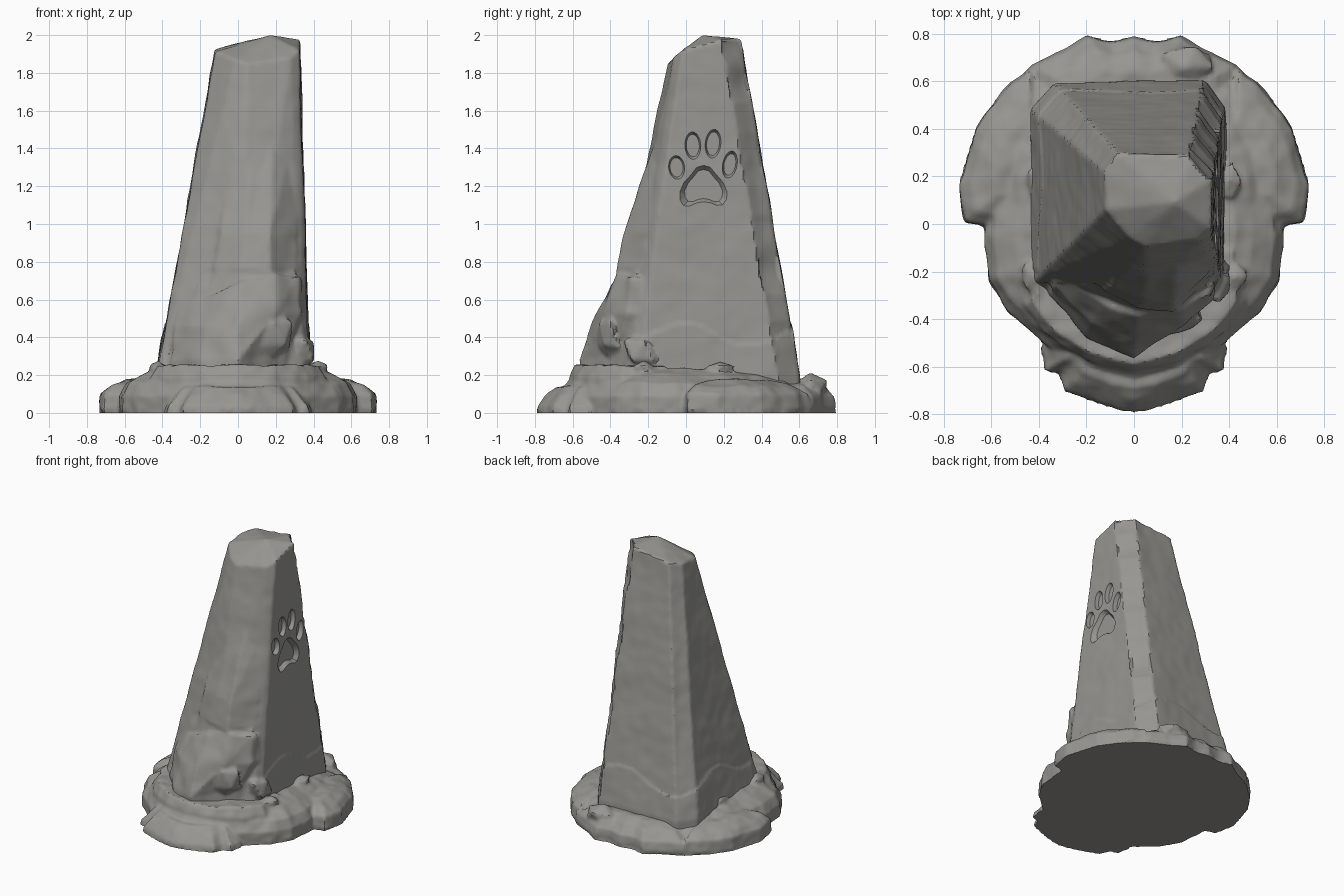
import bpy, bmesh, math
from mathutils import Vector, noise

if "Cube" in bpy.data.objects:
    bpy.data.objects.remove(bpy.data.objects["Cube"])

stone = bpy.data.materials.new("weathered grey stone")
stone.diffuse_color = (0.31, 0.305, 0.285, 1)
stone.use_nodes = True
stone.node_tree.nodes["Principled BSDF"].inputs["Base Color"].default_value = stone.diffuse_color


def make(name, bm):
    bmesh.ops.recalc_face_normals(bm, faces=bm.faces)
    me = bpy.data.meshes.new(name)
    bm.to_mesh(me)
    bm.free()
    ob = bpy.data.objects.new(name, me)
    bpy.context.collection.objects.link(ob)
    me.materials.append(stone)
    return ob


def apply(ob, mod):
    bpy.context.view_layer.objects.active = ob
    bpy.ops.object.modifier_apply(modifier=mod.name)


def loft(bm, rings, apex=None):
    """Join rings of points into a closed solid, with an optional peak."""
    vs = [[bm.verts.new(p) for p in r] for r in rings]
    n = len(rings[0])
    for a, b in zip(vs, vs[1:]):
        for i in range(n):
            j = (i + 1) % n
            bm.faces.new((a[i], a[j], b[j], b[i]))
    bm.faces.new(vs[0][::-1])
    if apex:
        t = bm.verts.new(apex)
        for i in range(n):
            bm.faces.new((vs[-1][i], vs[-1][(i + 1) % n], t))
    else:
        bm.faces.new(vs[-1])


def weather(ob, voxel, wear):
    """Fuse overlapping rocks into one skin, then wear it with noise."""
    m = ob.modifiers.new("remesh", 'REMESH')
    m.mode = 'VOXEL'
    m.voxel_size = voxel
    apply(ob, m)
    me = ob.data
    moves = [v.co + v.normal * wear(v.co, v.normal) for v in me.vertices]
    for v, q in zip(me.vertices, moves):
        if v.co.z < 0.012:
            q = Vector((v.co.x, v.co.y, 0))
        q.z = max(q.z, 0)
        v.co = q


def smooth(ob):
    bpy.ops.object.select_all(action='DESELECT')
    ob.select_set(True)
    bpy.context.view_layer.objects.active = ob
    bpy.ops.object.shade_smooth_by_angle(angle=math.radians(35))


def slab(bm, pts, centre, layers, mirror=True):
    """Flat rock: an outline stacked at several heights and scales."""
    if mirror:
        pts = pts + [(-x, y) for x, y in reversed(pts) if x > 0.001]
    cx, cy = centre
    loft(bm, [[(cx + (x - cx) * s, cy + (y - cy) * s, z) for x, y in pts]
              for z, s in layers])


def boulder(bm, loc, size):
    made = bmesh.ops.create_icosphere(bm, subdivisions=1, radius=1)
    for v in made['verts']:
        k = 1 + 0.4 * noise.noise(v.co * 1.7 + Vector(loc) * 9)
        v.co = Vector([l + c * s * k for l, c, s in zip(loc, v.co, size)])


# Tapered pillar, nine-sided with a slanted broken top
low = [(-.43, -.25), (-.18, -.38), (.03, -.44), (.34, -.31), (.375, -.26),
       (.378, .49), (.30, .60), (-.33, .585), (-.43, .48)]
top = [(-.12, .06, 1.91), (-.02, -.06, 1.87), (.05, -.10, 1.85),
       (.28, -.06, 1.88), (.325, -.02, 1.92), (.33, .19, 1.975),
       (.24, .29, 1.98), (-.07, .30, 1.94), (-.125, .22, 1.925)]
bm = bmesh.new()
loft(bm, [[(x, y, .10) for x, y in low], [(x, y, .2) for x, y in low], top],
     (.17, .09, 2.005))
# Bulging rock across the front foot, undercut on the right
loft(bm, [
    [(-.36, -.30, .1), (-.2, -.50, .1), (0, -.57, .1), (.12, -.47, .1),
     (.24, -.36, .1), (.33, -.24, .1), (.3, 0, .1), (-.3, 0, .1)],
    [(-.36, -.29, .28), (-.2, -.48, .28), (0, -.56, .28), (.12, -.45, .3),
     (.25, -.35, .36), (.34, -.22, .4), (.3, 0, .28), (-.3, 0, .28)],
    [(-.34, -.26, .46), (-.18, -.42, .46), (0, -.50, .48), (.2, -.44, .52),
     (.335, -.32, .53), (.36, -.2, .52), (.3, 0, .5), (-.3, 0, .48)],
    [(-.28, -.24, .56), (-.12, -.34, .63), (.02, -.385, .70), (.2, -.36, .73),
     (.32, -.29, .72), (.345, -.2, .70), (.28, 0, .7), (-.28, 0, .56)]])
# Ridge running up the front above it
loft(bm, [
    [(-.15, -.30, .6), (0, -.38, .6), (.17, -.38, .6), (.32, -.26, .6), (.2, 0, .6)],
    [(-.1, -.26, .95), (.04, -.32, .95), (.17, -.335, .95), (.31, -.21, .95), (.2, 0, .95)],
    [(0, -.14, 1.45), (.07, -.17, 1.45), (.18, -.16, 1.45), (.29, -.10, 1.45), (.2, 0, 1.45)]])
boulder(bm, (.15, -.40, .42), (.15, .08, .14))
boulder(bm, (.33, -.22, .33), (.09, .11, .11))
pillar = make("stone_pillar", bm)


def pillar_wear(p, n):
    a = math.atan2(p.y - .1, p.x)
    d = .007 * noise.noise(p * 4) + .003 * noise.noise(p * 12)
    # swollen lower skin ending in a wavy line
    if p.z < .42 + .06 * math.sin(a * 4 + 2.6) and p.y > -.2:
        d += .006
    # chips along the back right edge
    if n.x > .3 and n.y > .3:
        d -= .03 * max(0, noise.noise(Vector((3, p.x, p.z * 6))))
    # rough front rock
    if p.y < -.25 and p.z < .75:
        d += .012 * noise.noise(p * 8)
    return d


weather(pillar, 0.014, pillar_wear)

# Paw print recess in the right face
bm = bmesh.new()


def recess(pts, cy, cz):
    rings = []
    for dx, s in ((-.028, .82), (.035, 1.25)):
        rings.append([(.377 - .029 * (cz + z * s - .2) + dx, cy + y * s, cz + z * s)
                      for y, z in pts])
    loft(bm, rings)


for cy, cz, ry, rz, tilt in ((-.05, 1.30, .042, .062, .1), (.036, 1.415, .042, .072, .05),
                             (.143, 1.425, .041, .076, -.1), (.232, 1.315, .037, .070, -.2)):
    oval = []
    for i in range(28):
        a = math.tau * i / 28
        y, z = ry * math.cos(a), rz * math.sin(a)
        oval.append((y * math.cos(tilt) - z * math.sin(tilt),
                     y * math.sin(tilt) + z * math.cos(tilt)))
    recess(oval, cy, cz)
# main pad: a soft rounded triangle with a dented foot
half = [(0, .108), (.035, .098), (.065, .06), (.10, .02), (.122, -.03),
        (.12, -.07), (.10, -.098), (.07, -.10), (.035, -.085)]
recess(half + [(0, -.08)] + [(-y, z) for y, z in reversed(half[1:])], .093, 1.20)
cutter = make("paw_cutter", bm)
cutter.hide_render = True
m = pillar.modifiers.new("paw", 'BOOLEAN')
m.operation = 'DIFFERENCE'
m.solver = 'EXACT'
m.object = cutter
apply(pillar, m)
bpy.data.objects.remove(cutter)
smooth(pillar)

# Layered base: core, front ledge, front, back and side steps
bm = bmesh.new()
slab(bm, [(0, -.68), (.2, -.62), (.38, -.50), (.53, -.37), (.61, -.24),
          (.63, -.05), (.60, .15), (.57, .38), (.43, .60), (.2, .68), (0, .70)],
     (0, .03), [(0, 1), (.09, 1), (.16, .94), (.21, .80), (.24, .68)])
for v in bm.verts:  # the core sinks gently toward the back
    v.co.z *= 1 - .2 * max(0, v.co.y + .1)
slab(bm, [(0, -.62), (.2, -.57), (.37, -.46), (.47, -.34), (.45, -.1), (0, -.1)],
     (0, -.2), [(0, 1.03), (.19, 1), (.25, .92)])
slab(bm, [(0, -.795), (.12, -.77), (.29, -.705), (.32, -.63), (.38, -.62), (.395, -.52),
          (.3, -.3), (0, -.3)],
     (0, -.4), [(0, 1), (.04, .97), (.10, .84), (.14, .73)])
slab(bm, [(0, .795), (.1, .775), (.2, .80), (.3, .73), (.43, .67), (.47, .4), (0, .4)],
     (0, .42), [(0, .98), (.03, 1), (.09, .97), (.15, .80), (.18, .6)])
side = [(.45, 0), (.62, -.01), (.71, .01), (.74, .17), (.67, .40),
        (.58, .53), (.44, .66), (.3, .4)]
for s in (1, -1):
    slab(bm, [(s * x, y) for x, y in side], (s * .45, .25),
         [(0, .99), (.02, 1), (.10, .98), (.14, .82), (.175, .5)], False)
    # loose stones at the pillar's foot
    boulder(bm, (s * .40, .18, .225), (.055, .09, .05))
    boulder(bm, (s * .42, -.22, .23), (.06, .09, .045))
boulder(bm, (.22, .66, .14), (.13, .10, .07))
base = make("rock_base", bm)


def base_wear(p, n):
    # mirrored wear, as both halves match
    q = Vector((abs(p.x), p.y, p.z))
    flat = Vector((q.x, q.y, q.z * .3))
    return .012 * noise.noise(flat * 8) + .005 * noise.noise(q * 16)


weather(base, 0.013, base_wear)
smooth(base)
